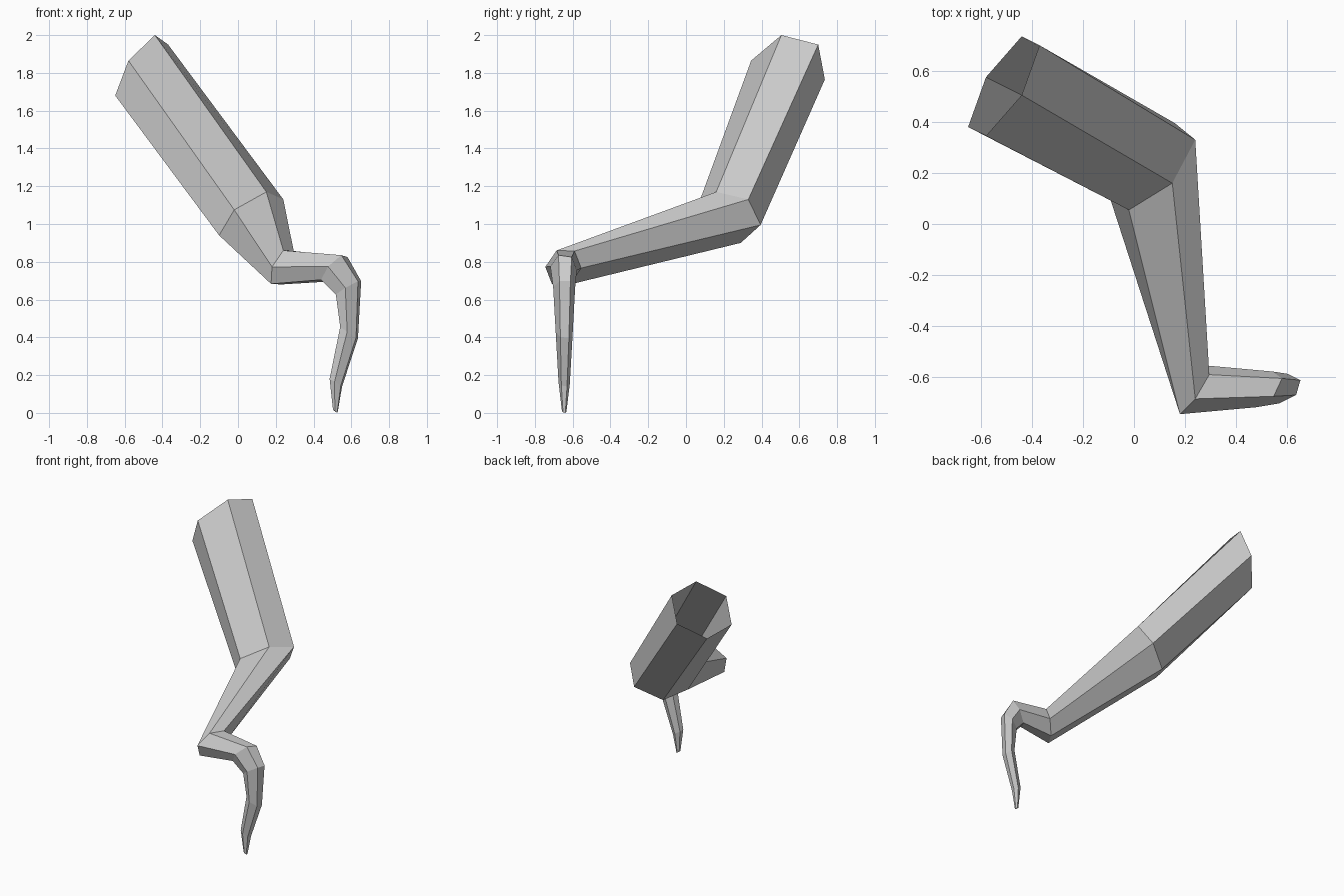
import bpy
import bmesh
from mathutils import Vector

if "Cube" in bpy.data.objects:
    bpy.data.objects.remove(bpy.data.objects["Cube"], do_unlink=True)

# Single plain grey colour
grey = bpy.data.materials.new("plain_grey")
grey.use_nodes = True
colour = (0.6, 0.6, 0.6, 1)
grey.diffuse_color = colour
grey.node_tree.nodes["Principled BSDF"].inputs["Base Color"].default_value = colour

# Each joint of the limb: centre, then the two half-axes of its hexagonal section
joints = {
    "hip":       ((-.51, .54, 1.815), (.07, -.035, .185), (.14, .16, .135)),
    "knee":      ((.07, .225, 1.035), (.08, -.065, .135), (.17, .105, .095)),
    "ankle":     ((.235, -.65, .77), (.005, -.035, .09), (.06, .06, .087)),
    "knuckle":   ((.51, -.648, .765), (.037, -.027, .07), (.07, .043, .06)),
    "toe_bend":  ((.585, -.645, .662), (.05, -.025, .035), (.067, .033, .035)),
    "claw_base": ((.588, -.645, .425), (.037, -.02, -.025), (.047, .025, -.03)),
    "claw_bend": ((.518, -.645, .16), (.026, -.015, -.015), (.033, .015, -.02)),
    "claw_tip":  ((.515, -.645, .008), (.01, -.006, -.006), (.012, .006, -.008)),
}


def hexagon(bm, centre, first, second):
    """Six-sided section whose opposite corners mirror through its centre."""
    centre, a, b = Vector(centre), Vector(first), Vector(second)
    corners = (a, b, b - a, -a, -b, a - b)
    return [bm.verts.new(centre + corner) for corner in corners]


def bridge(bm, upper, lower):
    """Join two sections with a band of quads."""
    count = len(upper)
    for i in range(count):
        j = (i + 1) % count
        bm.faces.new((upper[i], lower[i], lower[j], upper[j]))


# Leg: one tapering hexagonal tube, open at the hip and closed at the claw tip
bm = bmesh.new()
sections = [hexagon(bm, *joint) for joint in joints.values()]
for upper, lower in zip(sections, sections[1:]):
    bridge(bm, upper, lower)
bm.faces.new(sections[-1])
bmesh.ops.recalc_face_normals(bm, faces=bm.faces)

# Make sure the faces point outwards at the hip
bm.faces.ensure_lookup_table()
bm.normal_update()
side = bm.faces[0]
hip_axis_point = (Vector(joints["hip"][0]) + Vector(joints["knee"][0])) / 2
if side.normal.dot(side.calc_center_median() - hip_axis_point) < 0:
    bmesh.ops.reverse_faces(bm, faces=bm.faces)

mesh = bpy.data.meshes.new("clawed_leg")
bm.to_mesh(mesh)
bm.free()
mesh.materials.append(grey)
leg = bpy.data.objects.new("clawed_leg", mesh)
bpy.context.collection.objects.link(leg)
